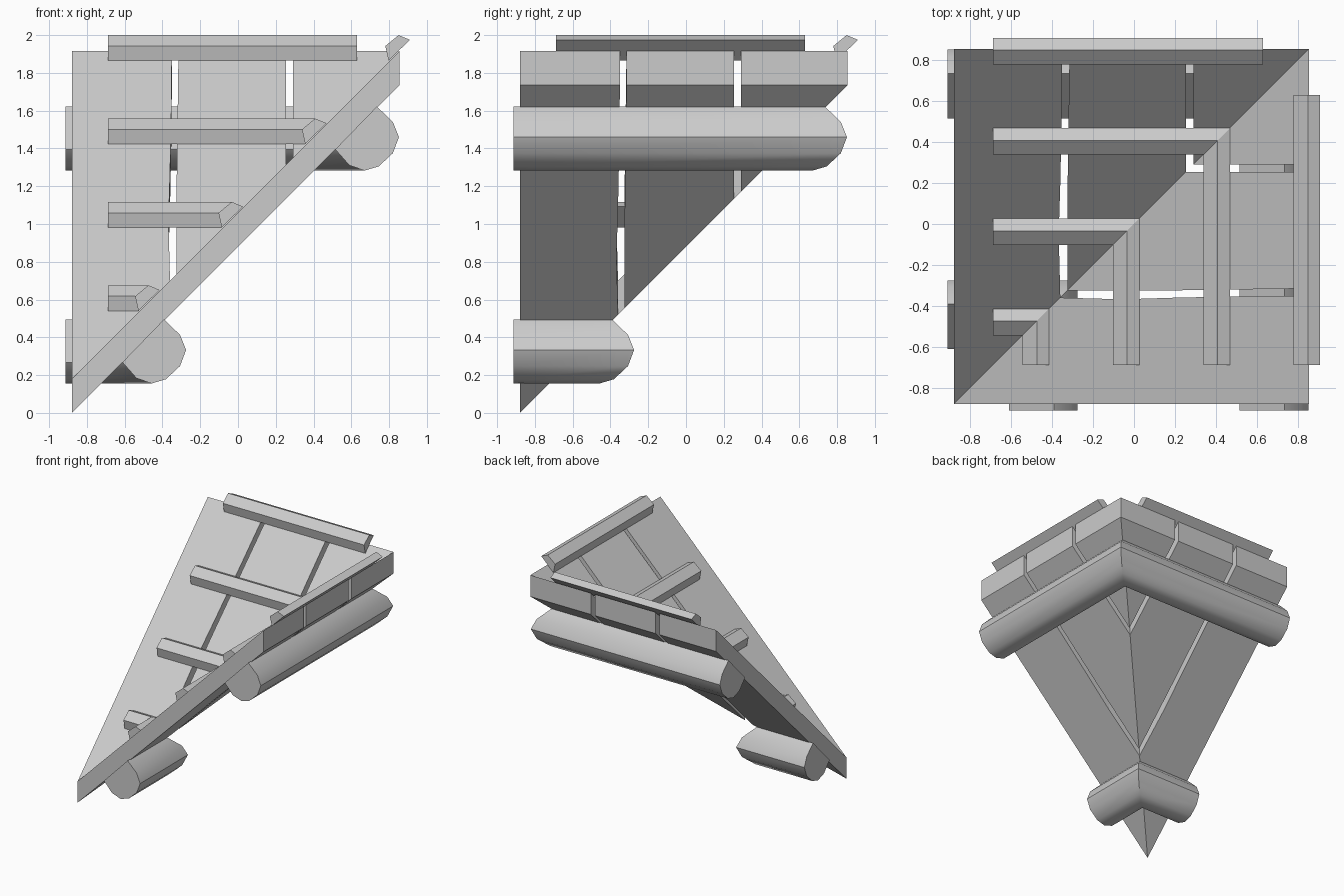
import bpy, bmesh, math

if "Cube" in bpy.data.objects:
    bpy.data.objects.remove(bpy.data.objects["Cube"])

LO, HI = -0.88, 0.855      # plan extents of the roof corner
UNDER, TOP = 0.88, 1.06    # underside / top surface: z = u + offset


def finish(name, bm, smooth=False):
    bmesh.ops.recalc_face_normals(bm, faces=bm.faces)
    me = bpy.data.meshes.new(name)
    bm.to_mesh(me)
    bm.free()
    ob = bpy.data.objects.new(name, me)
    bpy.context.collection.objects.link(ob)
    if smooth:
        bpy.ops.object.select_all(action='DESELECT')
        ob.select_set(True)
        bpy.context.view_layer.objects.active = ob
        bpy.ops.object.shade_smooth_by_angle(angle=math.radians(40))
    return ob


def place(u, v, z, side):
    # u runs up the slope, v along the eaves; the sides mirror over x = y
    return (u, v, z) if side == 0 else (v, u, z)


def loft(bm, rings, caps):
    rows = [[bm.verts.new(p) for p in ring] for ring in rings]
    n = len(rows[0])
    for a, b in zip(rows, rows[1:]):
        for i in range(n):
            j = (i + 1) % n
            bm.faces.new((a[i], a[j], b[j], b[i]))
    if caps:
        bm.faces.new(rows[0])
        bm.faces.new(rows[-1])


# Planks: slightly uneven plan outlines (u, v), cut along the diagonal valley
planks = {
    "outer": [(LO, LO), (HI, LO), (HI, -0.35), (0.55, -0.353), (0.2, -0.36),
              (-0.05, -0.368), (-0.36, -0.36)],
    "middle": [(-0.325, -0.325), (0.15, -0.325), (0.5, -0.32), (HI, -0.315),
               (HI, 0.253), (0.255, 0.255)],
    "inner": [(0.29, 0.29), (HI, 0.29), (HI, HI)],
}
for side, tag in enumerate(("right", "back")):
    for key, outline in planks.items():
        bm = bmesh.new()
        loft(bm, [[place(u, v, u + off, side) for u, v in outline]
                  for off in (UNDER, TOP)], True)
        finish(f"{tag}_{key}_plank", bm)

# Battens: tapered strips on the slope, mitred at the valley except the top pair
batten = [(0.797, 1.865), (0.78, 1.942), (0.85, 2.0), (0.91, 1.975)]
for side, tag in enumerate(("right", "back")):
    for k in range(4):
        d = 0.4415 * k
        prof = [(u - d, z - d) for u, z in batten]
        bm = bmesh.new()
        loft(bm, [[place(u, -0.688, z, side) for u, z in prof],
                  [place(u, 0.63 if k == 0 else u, z, side) for u, z in prof]], True)
        finish(f"{tag}_batten_{k + 1}", bm)

# Logs: rounded beams flattened against the underside, turning the corner
log = [(0.515, 1.395), (0.59, 1.31), (0.67, 1.283), (0.745, 1.305),
       (0.82, 1.375), (0.852, 1.46), (0.82, 1.54), (0.735, 1.622)]
for name, d in (("upper_log", 0.0), ("lower_log", 1.127)):
    prof = [(u - d, z - d) for u, z in log]
    bm = bmesh.new()
    loft(bm, [[place(u, -0.912, z, 0) for u, z in prof],
              [(u, u, z) for u, z in prof],
              [place(u, -0.912, z, 1) for u, z in prof]], True)
    finish(name, bm, smooth=True)
